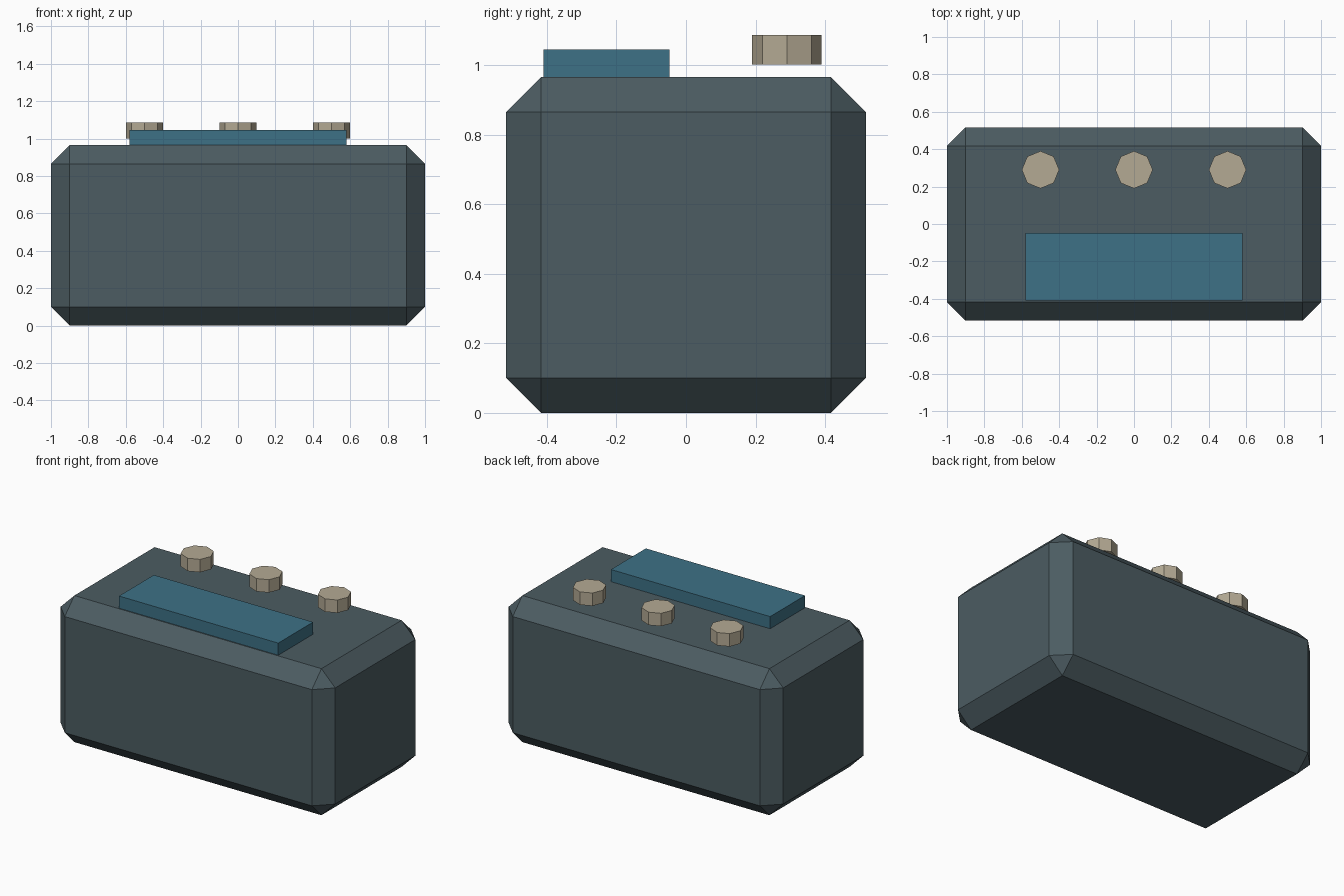
import bpy

if "Cube" in bpy.data.objects:
    bpy.data.objects.remove(bpy.data.objects["Cube"])


def material(name, rgb):
    m = bpy.data.materials.new(name)
    m.diffuse_color = (*rgb, 1.0)
    m.use_nodes = True
    m.node_tree.nodes["Principled BSDF"].inputs["Base Color"].default_value = m.diffuse_color
    return m


SLATE = material("slate grey", (0.072, 0.107, 0.122))
TEAL = material("teal blue", (0.048, 0.165, 0.238))
BEIGE = material("warm beige", (0.456, 0.402, 0.296))


def finish(name, mat):
    ob = bpy.context.object
    ob.name = ob.data.name = name
    ob.data.materials.append(mat)
    return ob


def box(name, lo, hi, mat):
    centre = [(a + b) / 2 for a, b in zip(lo, hi)]
    bpy.ops.mesh.primitive_cube_add(size=1, location=centre)
    ob = finish(name, mat)
    ob.scale = [b - a for a, b in zip(lo, hi)]
    bpy.ops.object.transform_apply(location=False, rotation=False, scale=True)
    return ob


# Main case with flat chamfers on every edge
case = box("case", (-1, -0.517, 0), (1, 0.517, 0.965), SLATE)
bevel = case.modifiers.new("chamfer", 'BEVEL')
bevel.width = 0.1
bevel.segments = 1

# Raised panel on the front half of the top
box("top_panel", (-0.58, -0.41, 0.955), (0.58, -0.047, 1.045), TEAL)

# Three eight-sided knobs hovering just above the case, along the back
for side, x in (("left", -0.5), ("middle", 0), ("right", 0.5)):
    bpy.ops.mesh.primitive_cylinder_add(vertices=8, radius=0.1, depth=0.085,
                                        location=(x, 0.29, 1.0435))
    finish("knob_" + side, BEIGE)
